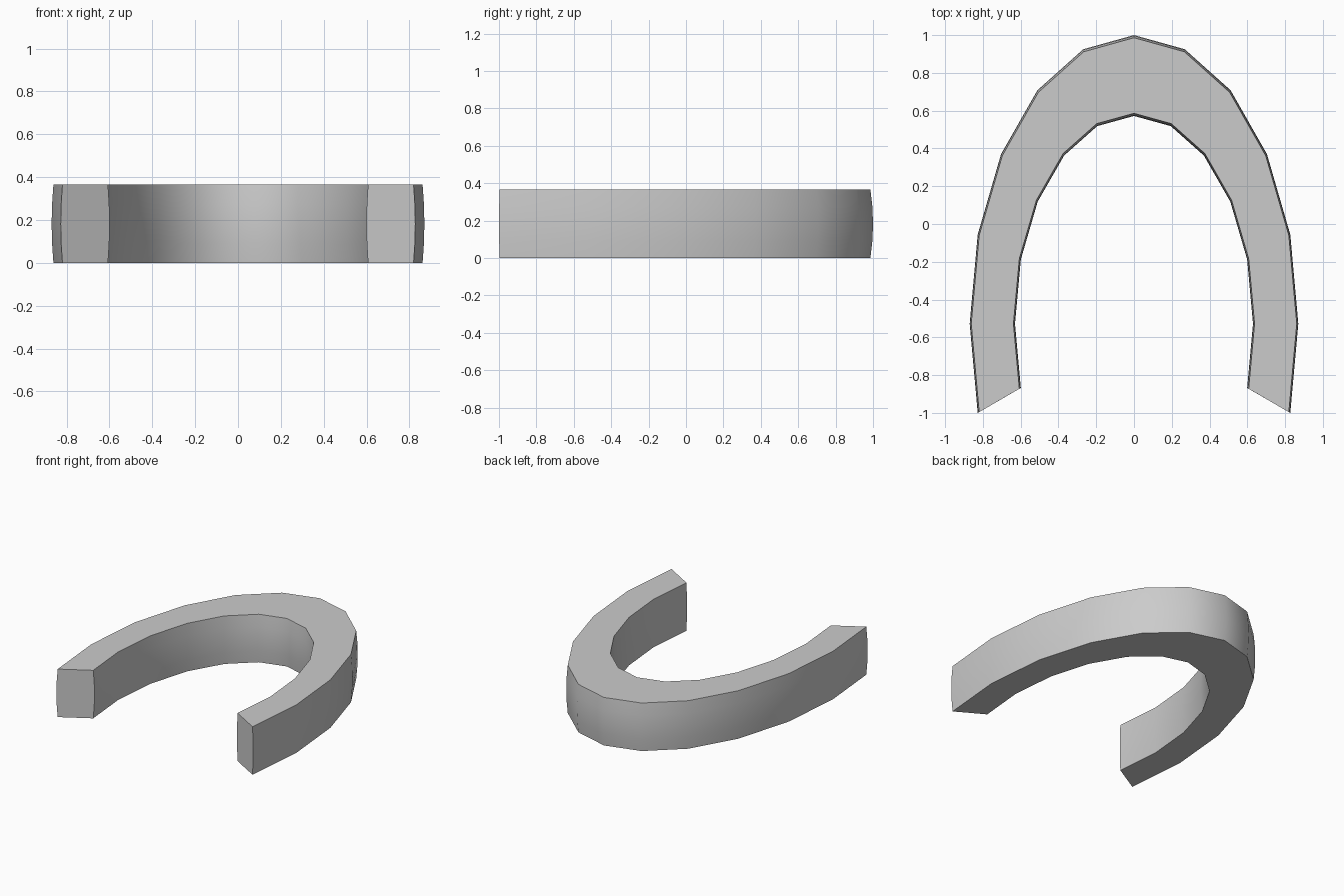
import bpy, bmesh, math

if "Cube" in bpy.data.objects:
    bpy.data.objects.remove(bpy.data.objects["Cube"])

HEIGHT = 0.365
CENTRE_Y = -0.528
OUTER = (0.87, 1.528)
INNER = (0.63, 1.10)
BULGE = 0.014
LEVELS = 4        # wall segments in height
STEPS = 12        # 18 degree segments along the arch


def section():
    """Box profile with slightly bulging walls: (x radius, y radius, z)."""
    pts = []
    for radii, sign, order in ((OUTER, -1, range(LEVELS + 1)),
                               (INNER, 1, range(LEVELS, -1, -1))):
        for i in order:
            t = 2 * i / LEVELS - 1
            d = sign * BULGE * t * t
            pts.append((radii[0] + d * 0.6, radii[1] + d, HEIGHT * i / LEVELS))
    return pts


# Horseshoe arch: profile swept along an ellipse, with capped ends
bm = bmesh.new()
rings = []
for s in range(STEPS + 1):
    a = math.radians(-18 + 18 * s)
    rings.append([bm.verts.new((rx * math.cos(a), CENTRE_Y + ry * math.sin(a), z))
                  for rx, ry, z in section()])
n = len(rings[0])
for r0, r1 in zip(rings, rings[1:]):
    for i in range(n):
        j = (i + 1) % n
        bm.faces.new((r0[i], r1[i], r1[j], r0[j]))
bm.faces.new(rings[0])
bm.faces.new(rings[-1][::-1])
bmesh.ops.recalc_face_normals(bm, faces=bm.faces[:])
mesh = bpy.data.meshes.new("horseshoe_arch")
bm.to_mesh(mesh)
bm.free()
arch = bpy.data.objects.new("horseshoe_arch", mesh)
bpy.context.collection.objects.link(arch)

# Smooth walls, sharp rims
bpy.context.view_layer.objects.active = arch
arch.select_set(True)
bpy.ops.object.shade_smooth_by_angle(angle=math.radians(40))
